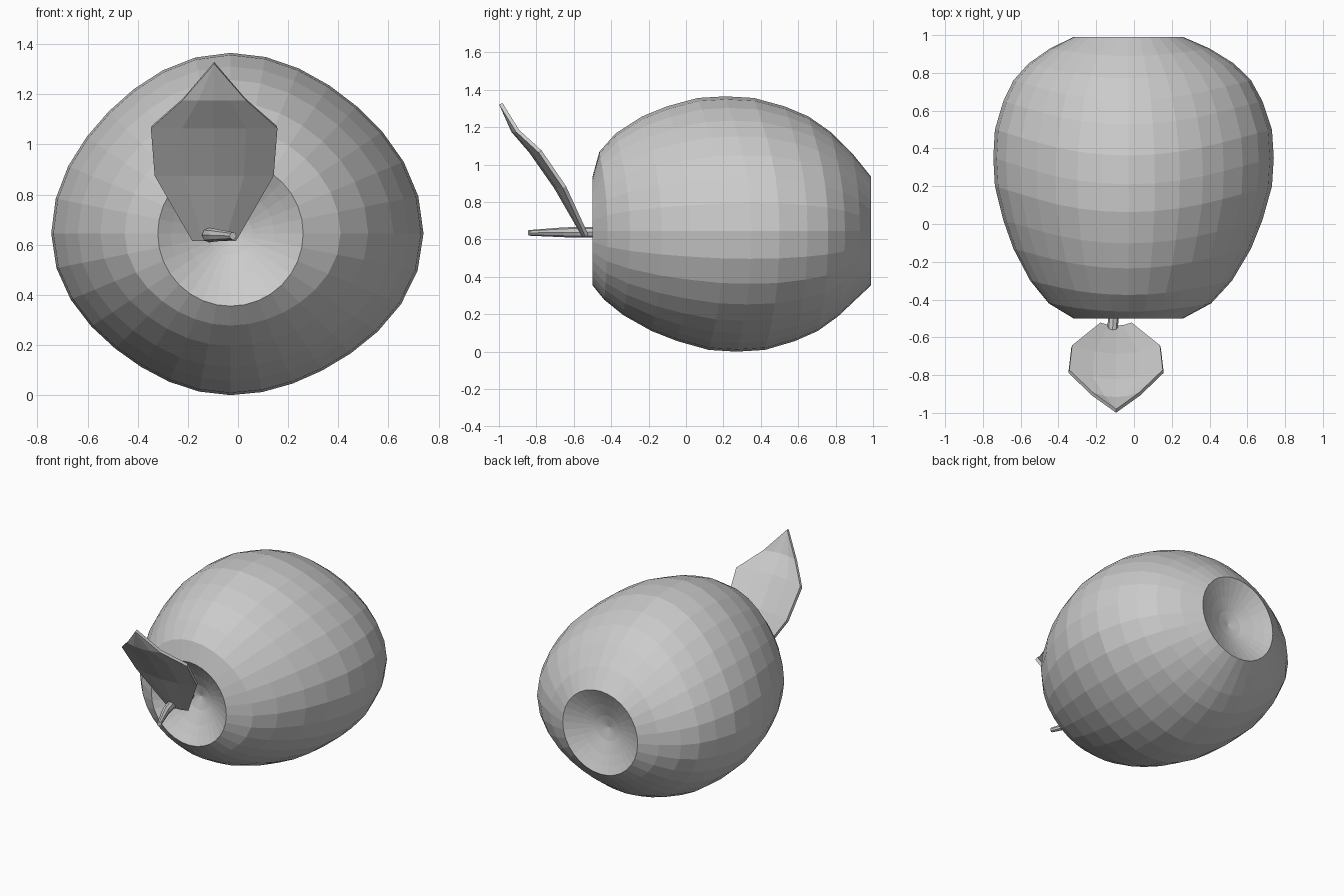
import bpy, bmesh
from math import sin, cos, pi
from mathutils import Vector

default = bpy.data.objects.get("Cube")
if default:
    bpy.data.objects.remove(default, do_unlink=True)

GREY = (0.6, 0.6, 0.6, 1)
mat = bpy.data.materials.new("plain grey")
mat.use_nodes = True
mat.diffuse_color = GREY
bsdf = next(n for n in mat.node_tree.nodes if n.type == 'BSDF_PRINCIPLED')
bsdf.inputs["Base Color"].default_value = GREY
bsdf.inputs["Roughness"].default_value = 0.8


def finish(name, bm):
    """Clean the mesh and link it as an object."""
    bmesh.ops.remove_doubles(bm, verts=bm.verts, dist=0.0005)
    bmesh.ops.recalc_face_normals(bm, faces=bm.faces)
    mesh = bpy.data.meshes.new(name)
    bm.to_mesh(mesh)
    bm.free()
    mesh.materials.append(mat)
    obj = bpy.data.objects.new(name, mesh)
    bpy.context.collection.objects.link(obj)
    return obj


def bridge(bm, rows, closed):
    """Join neighbouring rows of vertices with quads."""
    for a, b in zip(rows, rows[1:]):
        count = len(a)
        for i in range(count if closed else count - 1):
            j = (i + 1) % count
            bm.faces.new((a[i], a[j], b[j], b[i]))


# Fruit body: lopsided rings around the y axis, hollowed at both ends
SEGMENTS = 32
CENTRE_X, CENTRE_Z, RIM = -0.03, 0.645, 0.29
# (position along y, swell between rim and widest girth)
PROFILE = [(-0.5, 0), (-0.42, 0.31), (-0.3, 0.54), (-0.13, 0.75), (0.02, 0.875),
           (0.2, 0.98), (0.35, 1), (0.5, 0.98), (0.65, 0.875), (0.76, 0.75),
           (0.85, 0.56), (0.93, 0.29), (0.99, 0)]
DIMPLE_STEPS = (0, 0.3, 0.6, 0.82)


def body_point(angle, y, swell):
    c, s = cos(angle), sin(angle)
    side = 0.77 if c > 0 else 0.715
    pole = 0.72 if s > 0 else 0.645
    girth = side * c * c + pole * s * s - 0.03 * sin(2 * angle) ** 2
    if s < 0:
        swell = swell ** (1 + 0.3 * s * s)      # underside is more pointed
    shift = (0.14 if s > 0 else 0.08) * s * s
    r = RIM + (girth - RIM) * swell
    return Vector((CENTRE_X + r * c, y - shift * swell, CENTRE_Z + r * s))


def dimple_point(angle, y, q, depth):
    r = RIM * q
    return Vector((CENTRE_X + r * cos(angle), y + depth * (1 - q ** 1.4),
                   CENTRE_Z + r * sin(angle)))


angles = [2 * pi * i / SEGMENTS + pi / 2 for i in range(SEGMENTS)]
angles = [(a + pi) % (2 * pi) - pi for a in angles]
bm = bmesh.new()
rings = [[dimple_point(a, -0.5, q, 0.14) for a in angles] for q in DIMPLE_STEPS]
rings += [[body_point(a, y, w) for a in angles] for y, w in PROFILE]
rings += [[dimple_point(a, 0.99, q, -0.1) for a in angles] for q in reversed(DIMPLE_STEPS)]
bridge(bm, [[bm.verts.new(p) for p in ring] for ring in rings], True)
bmesh.ops.dissolve_degenerate(bm, dist=0.0005, edges=bm.edges)
finish("fruit_body", bm)

# Stem: tapered bent rod rising from the front hollow
STEM = [((-0.1, -0.36, 0.64), 0.025), ((-0.115, -0.58, 0.638), 0.029),
        ((-0.095, -0.66, 0.638), 0.026), ((-0.02, -0.84, 0.635), 0.015)]
bm = bmesh.new()
rows = []
for i, (p, r) in enumerate(STEM):
    before, after = Vector(STEM[max(i - 1, 0)][0]), Vector(STEM[min(i + 1, 3)][0])
    turn = (after - before).to_track_quat('Z', 'Y')
    rows.append([bm.verts.new(Vector(p) + turn @ Vector((r * cos(k * pi / 4), r * sin(k * pi / 4), 0)))
                 for k in range(8)])
bridge(bm, rows, True)
bm.faces.new(rows[0])
bm.faces.new(rows[-1])
finish("stem", bm)

# Leaf: pointed blade bowed across its width
LEAF = [(0.085, -0.53, 0.62), (0.235, -0.65, 0.88), (0.25, -0.78, 1.07),
        (0.125, -0.9, 1.18), (0, -0.99, 1.325)]
bm = bmesh.new()
rows = [[bm.verts.new((-0.095 + w * c, y - 0.2 * w * (1 - c * c), z))
         for c in (-1, -0.5, 0, 0.5, 1)] for w, y, z in LEAF[:-1]]
bridge(bm, rows, False)
tip = bm.verts.new((-0.095, LEAF[-1][1], LEAF[-1][2]))
for a, b in zip(rows[-1], rows[-1][1:]):
    bm.faces.new((a, b, tip))
leaf = finish("leaf", bm)
solid = leaf.modifiers.new("thickness", 'SOLIDIFY')
solid.thickness = 0.02
solid.offset = 0
